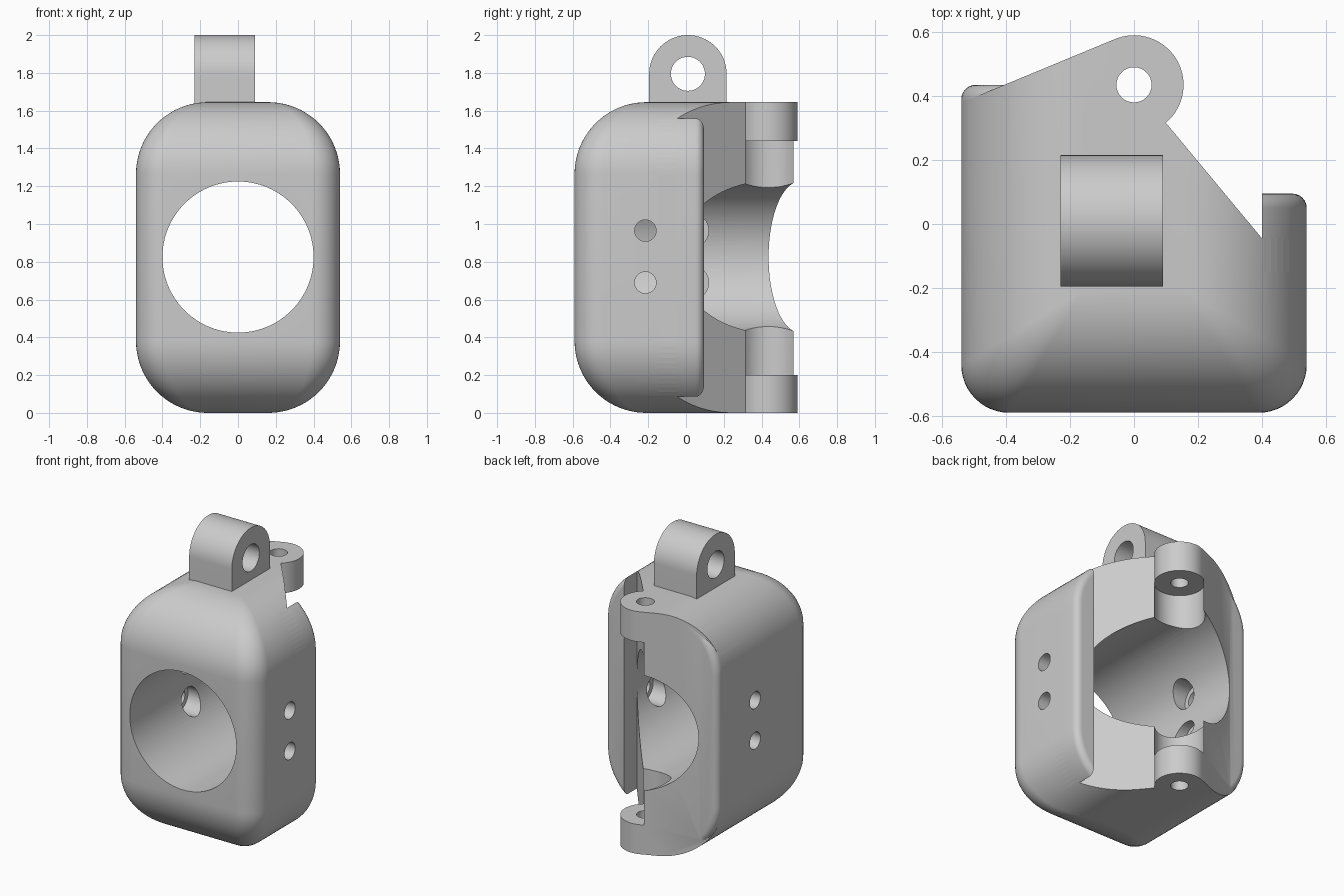
import bpy, bmesh
from math import sin, cos, radians

old = bpy.data.objects.get("Cube")
if old:
    bpy.data.objects.remove(old, do_unlink=True)

# One grey material
grey = bpy.data.materials.new("plain grey")
grey.use_nodes = True
COLOUR = (0.6, 0.6, 0.6, 1)
grey.diffuse_color = COLOUR
grey.node_tree.nodes["Principled BSDF"].inputs["Base Color"].default_value = COLOUR

HALF, TOP, FRONT = 0.54, 1.645, -0.59
BIG, SMALL = 0.38, 0.15
HINGE_Y, HINGE_R = 0.435, 0.155
FAR = 0.8


def arc(u, v, r, start, end, n=20):
    angles = [radians(start + (end - start) * i / n) for i in range(n + 1)]
    return [(u + r * cos(a), v + r * sin(a)) for a in angles]


def circle(u, v, r, n=64):
    return arc(u, v, r, 0, 360, n)[:-1]


def finish(name, bm):
    mesh = bpy.data.meshes.new(name)
    bm.to_mesh(mesh)
    bm.free()
    mesh.materials.append(grey)
    ob = bpy.data.objects.new(name, mesh)
    bpy.context.collection.objects.link(ob)
    return ob


def loft(bm, rings):
    """Skin closed rings of points and cap both ends; return the far cap."""
    rows = [[bm.verts.new(p) for p in ring] for ring in rings]
    bm.faces.new(rows[0])
    cap = bm.faces.new(rows[-1])
    for a, b in zip(rows, rows[1:]):
        for i in range(len(a)):
            j = (i + 1) % len(a)
            bm.faces.new((a[i], a[j], b[j], b[i]))
    return cap


def prism(name, outline, axis, lo, hi, end_round=0):
    """Extrude a 2D outline along an axis; optionally round its far rim."""
    place = {"x": lambda u, v, t: (t, u, v),
             "y": lambda u, v, t: (u, t, v),
             "z": lambda u, v, t: (u, v, t)}[axis]
    bm = bmesh.new()
    cap = loft(bm, [[place(u, v, t) for u, v in outline] for t in (lo, hi)])
    bmesh.ops.recalc_face_normals(bm, faces=bm.faces[:])
    if end_round:
        bmesh.ops.bevel(bm, geom=list(cap.edges), offset=end_round,
                        segments=6, profile=0.5, affect='EDGES')
    return finish(name, bm)


def box(x0, x1, y0, y1):
    return prism("cutter", [(x0, y0), (x1, y0), (x1, y1), (x0, y1)], "z", -FAR, 3)


def combine(ob, tool, operation):
    mod = ob.modifiers.new("combine", 'BOOLEAN')
    mod.operation, mod.object, mod.solver = operation, tool, 'EXACT'
    bpy.context.view_layer.update()
    mesh = bpy.data.meshes.new_from_object(
        ob.evaluated_get(bpy.context.evaluated_depsgraph_get()))
    ob.modifiers.clear()
    ob.data = mesh
    bpy.data.objects.remove(tool, do_unlink=True)


def smooth(ob):
    bpy.ops.object.select_all(action='DESELECT')
    ob.select_set(True)
    bpy.context.view_layer.objects.active = ob
    bpy.ops.object.shade_smooth_by_angle(angle=radians(30))


# Housing: level sections that shrink toward top and bottom, corners rounded
cx, fy = HALF - BIG, FRONT + BIG
rings = []
for base, start in ((BIG, -90), (TOP - BIG, 0)):
    for c, z in arc(0, base, BIG, start, start + 90):
        r = c * SMALL / BIG
        x, y = cx + c - r, fy - c + r
        rings.append([(px, py, z) for px, py in
                      [(-cx - c, FAR)] + arc(-x, y, r, 180, 270, 12)
                      + arc(x, y, r, 270, 360, 12) + [(cx + c, FAR)]])
bm = bmesh.new()
loft(bm, rings)
bmesh.ops.remove_doubles(bm, verts=bm.verts[:], dist=1e-5)
bmesh.ops.recalc_face_normals(bm, faces=bm.faces[:])
body = finish("housing", bm)

# Trim the rear to the plan of the hinge arm
plan = ([(-FAR, -FAR), (FAR, -FAR), (FAR, -0.045), (0.4, -0.045)]
        + arc(0, HINGE_Y, HINGE_R, -50, 112.5, 32)
        + [(-FAR, 0.578 - (FAR - 0.06) * 0.414)])
combine(body, prism("cutter", plan, "z", -FAR, 3), 'INTERSECT')

# Side walls with rounded rear rims
rim = (arc(cx, TOP - BIG, BIG, 0, 90) + arc(-cx, TOP - BIG, BIG, 90, 180)
       + arc(-cx, BIG, BIG, 180, 270) + arc(cx, BIG, BIG, 270, 360))
for end, limits in ((HINGE_Y, (-FAR, -0.39, -0.1, FAR)),
                    (0.095, (0.4, FAR, -0.15, FAR))):
    wall = prism("wall", rim, "y", -FAR, end, 0.045)
    combine(wall, box(*limits), 'INTERSECT')
    combine(body, wall, 'UNION')

# Main bore, hinge gap and hinge pin hole
combine(body, prism("cutter", circle(0, 0.825, 0.4, 96), "y", -1, 1), 'DIFFERENCE')
combine(body, prism("cutter", circle(0, HINGE_Y, HINGE_R + 0.002), "z", 0.2, 1.44), 'DIFFERENCE')
combine(body, prism("cutter", circle(0, HINGE_Y, 0.055, 32), "z", -1, 3), 'DIFFERENCE')

# Screw holes with counterbores opening into the bore
for sign, y in ((1, -0.215), (-1, 0.03)):
    for z in (0.69, 0.965):
        for r, outer in ((0.057, 0.7), (0.09, 0.46)):
            lo, hi = sorted((sign * 0.2, sign * outer))
            combine(body, prism("cutter", circle(y, z, r, 32), "x", lo, hi), 'DIFFERENCE')
smooth(body)

# Hanging loop on top
LY, LZ, LR = 0.01, 1.795, 0.205
loop = prism("hanging_loop", [(LY - LR, 1.62), (LY + LR, 1.62)]
             + arc(LY, LZ, LR, 0, 180, 40), "x", -0.23, 0.09)
combine(loop, prism("cutter", circle(LY, LZ, 0.09, 48), "x", -1, 1), 'DIFFERENCE')
smooth(loop)
